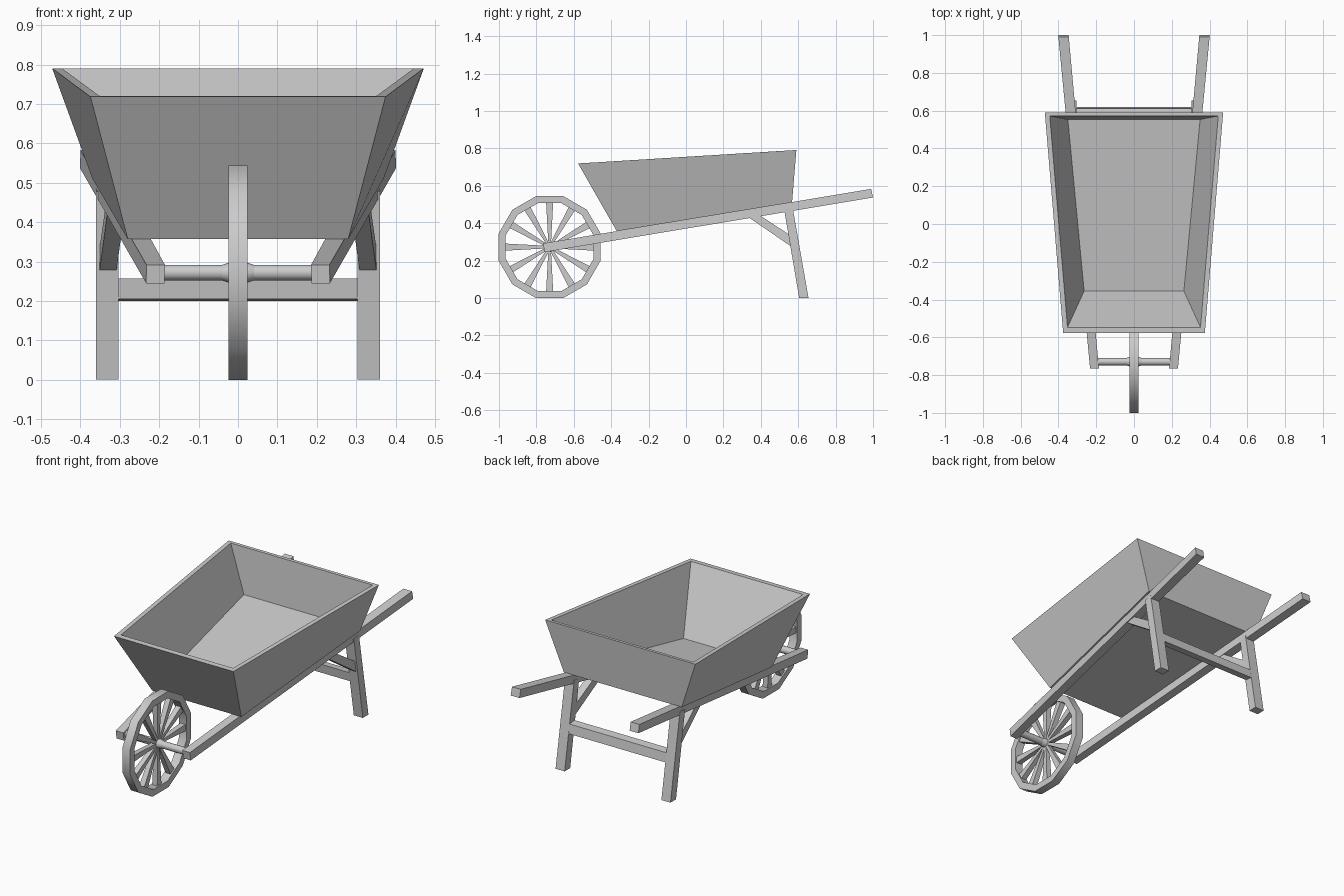
import bpy, bmesh
from math import sin, cos, pi, radians
from mathutils import Vector, Matrix

if "Cube" in bpy.data.objects:
    bpy.data.objects.remove(bpy.data.objects["Cube"])


def make(name, verts, faces):
    me = bpy.data.meshes.new(name)
    bm = bmesh.new()
    vs = [bm.verts.new(v) for v in verts]
    for f in faces:
        bm.faces.new([vs[i] for i in f])
    bmesh.ops.recalc_face_normals(bm, faces=bm.faces)
    bm.to_mesh(me)
    bm.free()
    ob = bpy.data.objects.new(name, me)
    bpy.context.collection.objects.link(ob)
    return ob


def mirror(ob):
    m = ob.modifiers.new("mirror", 'MIRROR')
    m.use_axis[0] = True
    return ob


BOX = [(0, 1, 2, 3), (7, 6, 5, 4)] + [(i, (i + 1) % 4, (i + 1) % 4 + 4, i + 4) for i in range(4)]


def prism(name, profile, x_range):
    """Four-sided (y, z) profile with an (inner, outer) x pair at each corner."""
    verts = [(x_range(y, z)[s], y, z) for s in (0, 1) for y, z in profile]
    return make(name, verts, BOX)


def rail_x(y):
    return 0.21 + 0.163 * (y + 0.755) / 1.748


def smooth(ob, angle):
    bpy.ops.object.select_all(action='DESELECT')
    ob.select_set(True)
    bpy.context.view_layer.objects.active = ob
    bpy.ops.object.shade_smooth_by_angle(angle=radians(angle))


# Long handles running from the axle to the grips
def rail_w(y, z):
    h = 0.0235 + 0.004 * (y + 0.755) / 1.748
    return rail_x(y) - h, rail_x(y) + h


mirror(prism("handle", [(-0.757, 0.245), (1.0, 0.537), (0.99, 0.583), (-0.764, 0.292)], rail_w))

# Legs, diagonal braces and the bar between the legs
mirror(prism("leg", [(0.605, 0.0), (0.655, 0.0), (0.57, 0.485), (0.524, 0.478)],
             lambda y, z: (0.304, 0.361)))
mirror(prism("brace", [(0.564, 0.274), (0.553, 0.338), (0.385, 0.448), (0.325, 0.438)],
             lambda y, z: (rail_x(y) - 0.024, rail_x(y) + 0.019)))
prism("leg_crossbar", [(0.574, 0.205), (0.619, 0.2), (0.611, 0.252), (0.566, 0.257)],
      lambda y, z: (-0.31, 0.31))


# Open tray: outer and inner shells joined by a rim
def loop(xf, yf, zf, xb, yb, zb):
    return [(-xf, yf, zf), (xf, yf, zf), (xb, yb, zb), (-xb, yb, zb)]


loops = (loop(0.28, -0.37, 0.357, 0.37, 0.567, 0.511)
         + loop(0.375, -0.577, 0.719, 0.472, 0.59, 0.791)
         + loop(0.352, -0.547, 0.721, 0.446, 0.572, 0.79)
         + loop(0.264, -0.355, 0.38, 0.35, 0.553, 0.53))
faces = [(3, 2, 1, 0), (12, 13, 14, 15)]
for k in (0, 4, 8):
    faces += [(k + i, k + (i + 1) % 4, k + 4 + (i + 1) % 4, k + 4 + i) for i in range(4)]
make("tray", loops, faces)

# Twelve-sided wheel rim
N = 12
HUB = Vector((0, -0.729, 0.272))
section = [(-0.024, 0.282), (0.024, 0.282), (0.024, 0.243), (-0.024, 0.243)]
verts, faces = [], []
for i in range(N):
    a = 2 * pi * (i + 0.5) / N
    verts += [HUB + Vector((x, r * cos(a), r * sin(a))) for x, r in section]
    for j in range(4):
        n, k = (i + 1) % N * 4, (j + 1) % 4
        faces.append((i * 4 + j, i * 4 + k, n + k, n + j))
smooth(make("wheel_rim", verts, faces), 35)

# Tapered spokes
verts, faces = [], []
for i in range(N):
    rot = Matrix.Rotation(2 * pi * i / N, 3, 'X')
    for r, w, t in ((0.015, 0.007, 0.012), (0.24, 0.019, 0.016)):
        verts += [HUB + rot @ Vector((sx * t, r, sz * w))
                  for sx, sz in ((-1, -1), (1, -1), (1, 1), (-1, 1))]
    faces += [tuple(i * 8 + v for v in f) for f in BOX]
make("wheel_spokes", verts, faces)


# Axle with a slightly thicker hub
def rod(name, stations, sides):
    verts, faces = [], []
    for x, r in stations:
        verts += [HUB + Vector((x, r * cos(2 * pi * i / sides), r * sin(2 * pi * i / sides)))
                  for i in range(sides)]
    for s in range(len(stations) - 1):
        for i in range(sides):
            a, b = s * sides + i, s * sides + (i + 1) % sides
            faces.append((a, b, b + sides, a + sides))
    last = (len(stations) - 1) * sides
    faces += [tuple(range(sides)), tuple(range(last, last + sides))]
    smooth(make(name, verts, faces), 40)


rod("axle", [(-0.2, 0.02), (0.2, 0.02)], 12)
rod("wheel_hub", [(-0.04, 0.02), (-0.025, 0.025), (0.025, 0.025), (0.04, 0.02)], 12)
